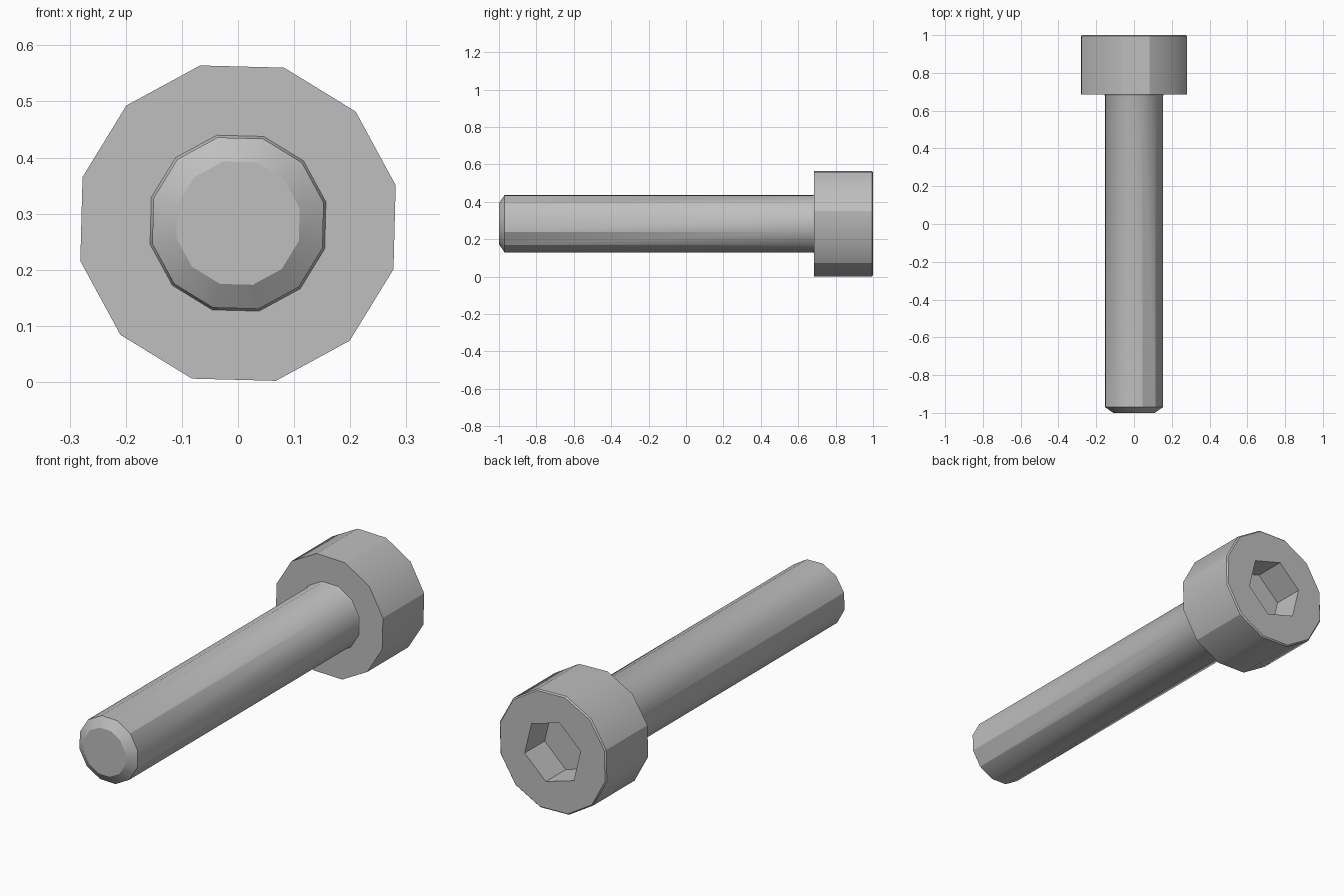
import bpy, bmesh
from math import sin, cos, radians, atan2, degrees

if "Cube" in bpy.data.objects:
    bpy.data.objects.remove(bpy.data.objects["Cube"], do_unlink=True)

SIDES = 12
TURN = 13.5      # rotation of the twelve-sided section, degrees
AXIS_Z = 0.283   # height of the screw axis

steel = bpy.data.materials.new("grey steel")
steel.use_nodes = True
grey = (0.52, 0.52, 0.52, 1)
steel.diffuse_color = grey
steel.node_tree.nodes["Principled BSDF"].inputs["Base Color"].default_value = grey


def hexagon(radius):
    """Even corners lie mid-side, odd corners on the hexagon's points."""
    return lambda k: radius if k % 2 else radius * cos(radians(30))


def lathe(name, profile, creases):
    """Sweep (y, radius) stations around the axis, cap both ends, crease some long edges."""
    bm = bmesh.new()
    rings = []
    for y, radius in profile:
        ring = []
        for k in range(SIDES):
            a = radians(TURN + k * 360 / SIDES)
            r = radius(k) if callable(radius) else radius
            ring.append(bm.verts.new((r * cos(a), y, AXIS_Z + r * sin(a))))
        rings.append(ring)
    for one, two in zip(rings, rings[1:]):
        for k in range(SIDES):
            n = (k + 1) % SIDES
            bm.faces.new((one[k], one[n], two[n], two[k]))
    bm.faces.new(rings[0])
    bm.faces.new(rings[-1])
    bmesh.ops.recalc_face_normals(bm, faces=bm.faces)
    mesh = bpy.data.meshes.new(name)
    bm.to_mesh(mesh)
    bm.free()
    mesh.materials.append(steel)
    obj = bpy.data.objects.new(name, mesh)
    bpy.context.collection.objects.link(obj)

    bpy.ops.object.select_all(action="DESELECT")
    obj.select_set(True)
    bpy.context.view_layer.objects.active = obj
    bpy.ops.object.shade_smooth_by_angle(angle=radians(35))
    for edge in mesh.edges:
        a, b = (mesh.vertices[i].co for i in edge.vertices)
        if abs(a.y - b.y) > 0.1:
            angle = degrees(atan2(a.z - AXIS_Z, a.x))
            k = round((angle - TURN) / 30) % SIDES
            if k in creases:
                edge.use_edge_sharp = True
    return obj


# Shank: chamfered tip, straight body, small fillet under the head
lathe("shank", [(-1, 0.113), (-0.97, 0.157), (0.675, 0.157), (0.681, 0.159), (0.69, 0.164)],
      creases={1, 2, 5, 10, 11})

# Head: cylinder with a fine rear chamfer and a hexagonal socket
lathe("socket_head",
      [(0.685, 0.289), (0.994, 0.289), (1, 0.283), (1, hexagon(0.153)), (0.85, hexagon(0.153))],
      creases={0, 2, 3, 5, 10})
